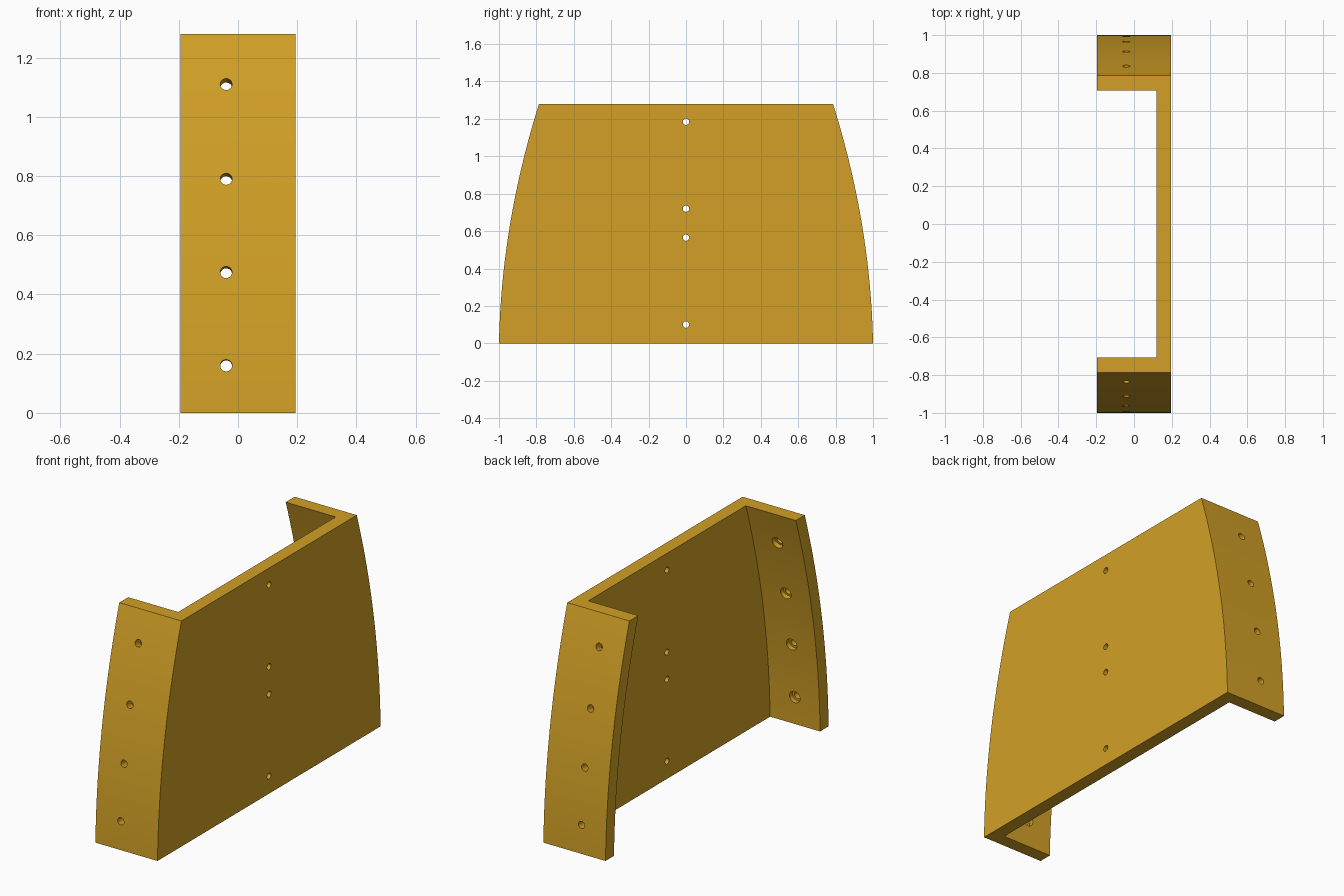
import bpy, bmesh, math
from mathutils import Vector, Matrix

if "Cube" in bpy.data.objects:
    bpy.data.objects.remove(bpy.data.objects["Cube"])

HEIGHT, HALF_W, WALL = 1.28, 0.195, 0.076

gold = bpy.data.materials.new("gold")
gold.diffuse_color = (0.645, 0.352, 0.019, 1)
gold.use_nodes = True
gold.node_tree.nodes["Principled BSDF"].inputs["Base Color"].default_value = gold.diffuse_color


def edge_y(z):
    """Half width of the curved silhouette at height z."""
    return 1 - 0.02 * z - 0.115 * z * z


def edge_normal(z):
    """Outward direction (y, z) of the curved silhouette."""
    return Vector((1, 0.02 + 0.23 * z)).normalized()


def curve(z0, z1, offset, steps=32):
    pts = []
    for i in range(steps + 1):
        z = z0 + (z1 - z0) * i / steps
        n = edge_normal(z)
        pts.append((edge_y(z) - offset * n.x, z - offset * n.y))
    return pts


def make_object(name, bm):
    bmesh.ops.recalc_face_normals(bm, faces=bm.faces)
    mesh = bpy.data.meshes.new(name)
    bm.to_mesh(mesh)
    bm.free()
    mesh.materials.append(gold)
    obj = bpy.data.objects.new(name, mesh)
    bpy.context.collection.objects.link(obj)
    return obj


def prism(name, half, x0, x1):
    """Mirror a half outline in y and extrude it along x."""
    outline = half + [(-y, z) for y, z in reversed(half)]
    bm = bmesh.new()
    face = bm.faces.new([bm.verts.new((x0, y, z)) for y, z in outline])
    out = bmesh.ops.extrude_face_region(bm, geom=[face])
    verts = [v for v in out["geom"] if isinstance(v, bmesh.types.BMVert)]
    bmesh.ops.translate(bm, verts=verts, vec=(x1 - x0, 0, 0))
    return make_object(name, bm)


def add_drill(bm, centre, axis, radius, length):
    turn = Vector(axis).to_track_quat('Z', 'Y').to_matrix().to_4x4()
    bmesh.ops.create_cone(bm, cap_ends=True, segments=24, radius1=radius,
                          radius2=radius, depth=length,
                          matrix=Matrix.Translation(centre) @ turn)


def cut(obj, cutter):
    """Subtract the cutter, then discard it."""
    mod = obj.modifiers.new("cut", 'BOOLEAN')
    mod.operation, mod.solver, mod.object = 'DIFFERENCE', 'EXACT', cutter
    bpy.context.view_layer.objects.active = obj
    bpy.ops.object.modifier_apply(modifier=mod.name)
    bpy.data.objects.remove(cutter)


# Channel bracket: full silhouette with the inside hollowed out
bracket = prism("channel_bracket", curve(0, HEIGHT, 0), -HALF_W, HALF_W)
cut(bracket, prism("hollow", curve(-0.1, 1.45, WALL), -0.4, HALF_W - WALL))

# Through holes in the web and in both curved flanges
through, bores = bmesh.new(), bmesh.new()
for z in (0.10, 0.565, 0.72, 1.185):
    add_drill(through, (HALF_W - WALL / 2, 0, z), (1, 0, 0), 0.017, 0.2)
for side in (-1, 1):
    for z in (0.16, 0.475, 0.79, 1.11):
        n = edge_normal(z)
        axis = Vector((0, side * n.x, n.y))
        surface = Vector((-0.04, side * edge_y(z), z))
        add_drill(through, surface - axis * WALL / 2, axis, 0.02, 0.2)
        # Wider recess on the inner face
        add_drill(bores, surface - axis * (WALL + 0.02), axis, 0.033, 0.09)
cut(bracket, make_object("drills", through))
cut(bracket, make_object("recesses", bores))

# Smooth curves, sharp corners
bpy.ops.object.select_all(action='DESELECT')
bracket.select_set(True)
bpy.context.view_layer.objects.active = bracket
bpy.ops.object.shade_smooth_by_angle(angle=math.radians(30))
